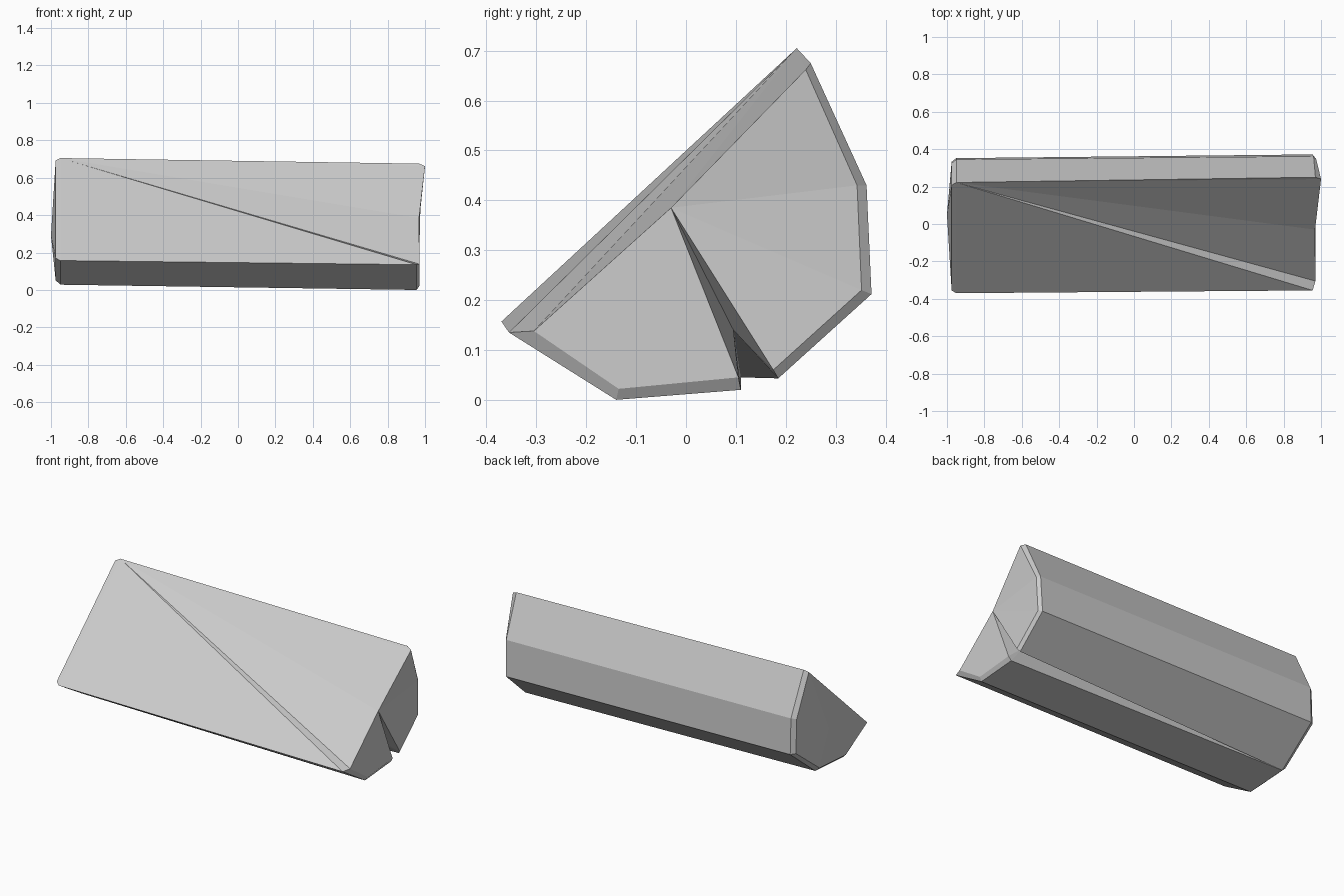
import bpy
import bmesh

default_cube = bpy.data.objects.get("Cube")
if default_cube:
    bpy.data.objects.remove(default_cube, do_unlink=True)

# One plain grey for the whole split block
grey = bpy.data.materials.new("plain grey")
grey.use_nodes = True
colour = (0.6, 0.6, 0.6, 1)
grey.diffuse_color = colour
grey.node_tree.nodes["Principled BSDF"].inputs["Base Color"].default_value = colour

bm = bmesh.new()


def points(coords):
    return [bm.verts.new(co) for co in coords]


def section(x, profile):
    return points((x, y, z) for y, z in profile)


def face(*verts):
    bm.faces.new(verts)


def strip(first, second):
    """Join two rows of points with quads."""
    for i in range(len(first) - 1):
        face(first[i], first[i + 1], second[i + 1], second[i])


def fan(centre, row):
    """Join a row of points to one centre point."""
    for a, b in zip(row, row[1:]):
        face(centre, a, b)


# Far end: outer rim, bevelled rim and shallow peak, front edge to top edge
far_rim = section(-0.95, [(-.37, .157), (-.155, .028), (.11, .045),
                          (.352, .237), (.345, .455), (.222, .705)])
far_bevel = section(-0.975, [(-.355, .17), (-.148, .052), (.105, .068),
                             (.333, .243), (.325, .45), (.208, .692)])
far_peak = bm.verts.new((-1, .05, .29))
far_front, far_split, far_top = far_rim[0], far_rim[2], far_rim[-1]

# Near end: lower lip and upper lip on either side of the split
low_rim = section(0.955, [(-.355, .135), (-.14, 0), (.11, .02)])
low_bevel = section(0.97, [(-.305, .138), (-.135, .022), (.105, .045)])
high_rim = points([(.955, .185, .043), (.955, .372, .212),
                   (.96, .362, .43), (.97, .25, .675)])
high_bevel = points([(.97, .175, .06), (.97, .352, .22),
                     (.975, .343, .43), (1, .24, .662)])
near_peak = bm.verts.new((.968, -.03, .385))
split_root = bm.verts.new((.86, .095, .14))

# Long sides
strip(far_rim[:3], low_rim)
strip(far_rim[2:], high_rim)

# End bevels and end faces
strip(far_rim, far_bevel)
fan(far_peak, far_bevel + far_bevel[:1])
strip(low_rim, low_bevel)
strip(high_rim, high_bevel)
fan(near_peak, low_bevel)
fan(near_peak, high_bevel)

# Tapering split along the underside
for rim, bevel in ((low_rim[-1], low_bevel[-1]), (high_rim[0], high_bevel[0])):
    face(near_peak, bevel, split_root)
    face(bevel, rim, split_root)
    face(rim, far_split, split_root)

# Sloped front with its diagonal step
face(far_front, low_rim[0], far_top)
face(far_front, far_top, far_bevel[-1], far_bevel[0])
fan(far_top, [low_rim[0], low_bevel[0], near_peak, high_bevel[-1], high_rim[-1]])

bmesh.ops.recalc_face_normals(bm, faces=bm.faces)
mesh = bpy.data.meshes.new("split_block")
bm.to_mesh(mesh)
bm.free()
mesh.materials.append(grey)
block = bpy.data.objects.new("split_block", mesh)
bpy.context.collection.objects.link(block)
